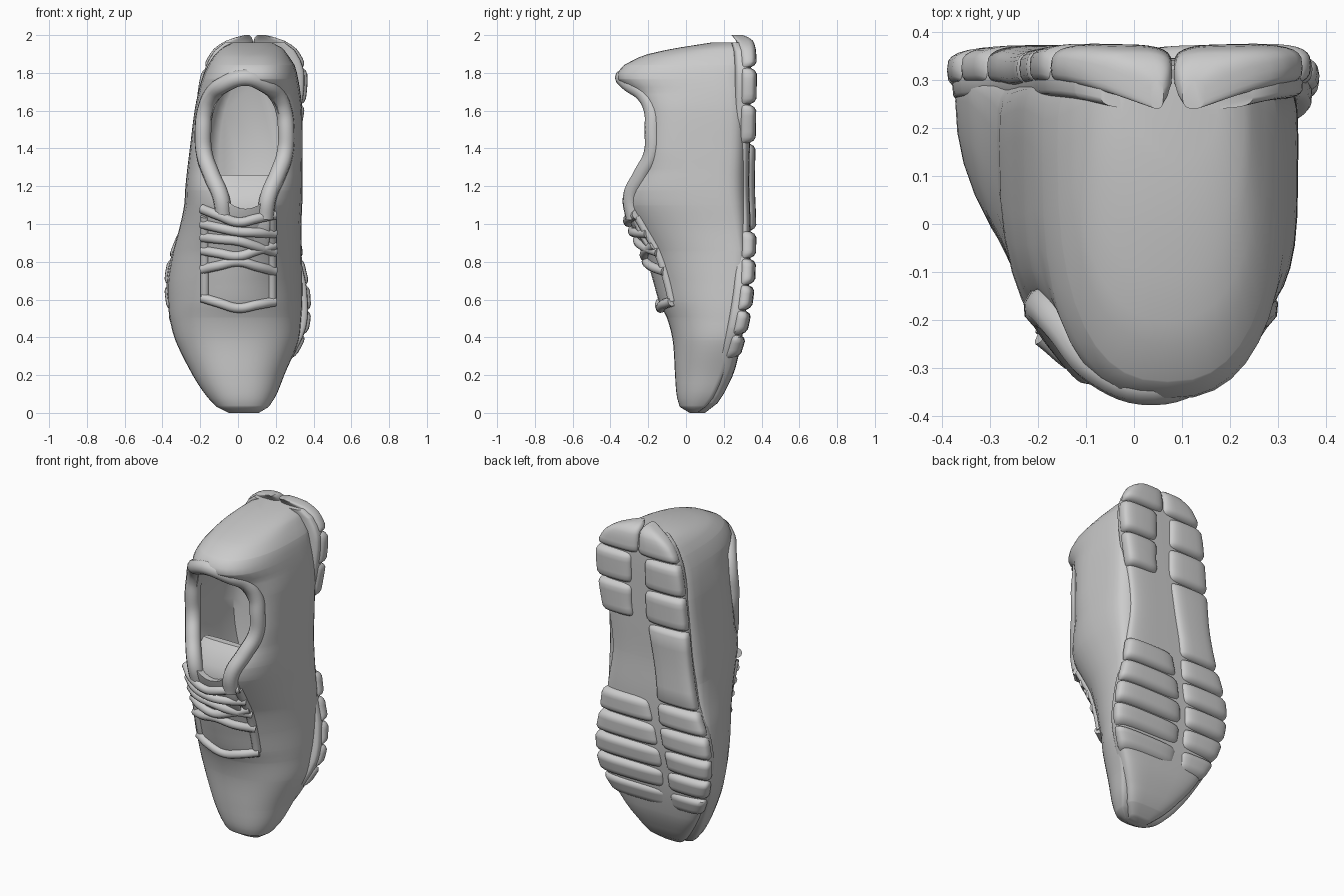
import bpy, bmesh, math

if "Cube" in bpy.data.objects:
    bpy.data.objects.remove(bpy.data.objects["Cube"])

# Upper stations from toe to heel: z, left x, right x, top y, roundness
UPPER = [(0.00, -.05, .11, .02, 2.2), (.03, -.11, .16, -.03, 2.3), (.10, -.175, .205, -.05, 2.3),
         (.20, -.24, .245, -.058, 2.3), (.38, -.33, .32, -.07, 2.2), (.50, -.362, .335, -.10, 2.1),
         (.58, -.37, .34, -.14, 2), (.70, -.37, .34, -.175, 2), (.85, -.345, .337, -.22, 2.1),
         (.98, -.31, .335, -.285, 2.2), (1.1, -.285, .34, -.33, 2.4), (1.18, -.28, .342, -.32, 2.6),
         (1.28, -.27, .342, -.26, 3.1), (1.4, -.255, .342, -.225, 3.9), (1.6, -.23, .34, -.225, 3.9),
         (1.7, -.21, .33, -.29, 2.9), (1.77, -.19, .318, -.365, 2.6), (1.84, -.16, .30, -.33, 2.5),
         (1.90, -.12, .26, -.20, 2.4), (1.935, -.08, .23, -.03, 2.3), (1.96, -.03, .18, .13, 2.2)]
# Sole stations: z, left x, right x, ground y
SOLE = [(0.0, -.04, .10, .10), (.05, -.10, .16, .165), (.12, -.16, .20, .21), (.25, -.25, .275, .27),
        (.45, -.345, .37, .33), (.65, -.385, .375, .362), (.8, -.37, .345, .37), (1.0, -.30, .315, .372),
        (1.2, -.26, .29, .365), (1.4, -.24, .31, .368), (1.6, -.22, .345, .372), (1.8, -.19, .36, .375),
        (1.92, -.13, .31, .37), (1.97, -.06, .24, .355), (2.0, .02, .16, .33)]


def sample(table, z):
    """Smooth interpolation of a station table at height z."""
    z = min(max(z, table[0][0]), table[-1][0])
    i = next(k for k in range(len(table) - 1) if z <= table[k + 1][0])
    a, b = table[i], table[i + 1]
    p, n = table[max(i - 1, 0)], table[min(i + 2, len(table) - 1)]
    h = b[0] - a[0]
    t = (z - a[0]) / h
    out = []
    for c in range(1, len(a)):
        ma = (b[c] - p[c]) / (b[0] - p[0]) * h
        mb = (n[c] - a[c]) / (n[0] - a[0]) * h
        out.append((2*t**3 - 3*t*t + 1) * a[c] + (t**3 - 2*t*t + t) * ma
                   + (3*t*t - 2*t**3) * b[c] + (t**3 - t*t) * mb)
    return out


def section(z, xl, xr, yt, yb, p=5, q=5, split=.5, n=40):
    """Rounded cross-section at height z: top exponent p, bottom exponent q."""
    cx, w, yc = (xl + xr) / 2, (xr - xl) / 2, yt + split * (yb - yt)
    ring = []
    for k in range(n):
        a = 2 * math.pi * k / n
        c, s = math.cos(a), math.sin(a)
        e, h = (p, yc - yt) if s < 0 else (q, yb - yc)
        ring.append((cx + w * math.copysign(abs(c) ** (2 / e), c),
                     yc + h * math.copysign(abs(s) ** (2 / e), s), z))
    return ring


def loft(name, rings, smooth=True):
    bm = bmesh.new()
    rows = [[bm.verts.new(v) for v in r] for r in rings]
    n = len(rows[0])
    for a, b in zip(rows, rows[1:]):
        for k in range(n):
            bm.faces.new((a[k], a[(k + 1) % n], b[(k + 1) % n], b[k]))
    bm.faces.new(rows[0])
    bm.faces.new(rows[-1])
    bmesh.ops.recalc_face_normals(bm, faces=bm.faces)
    me = bpy.data.meshes.new(name)
    bm.to_mesh(me)
    bm.free()
    ob = bpy.data.objects.new(name, me)
    bpy.context.collection.objects.link(ob)
    if smooth:
        shade(ob)
    return ob


def shade(ob):
    bpy.ops.object.select_all(action='DESELECT')
    bpy.context.view_layer.objects.active = ob
    ob.select_set(True)
    bpy.ops.object.shade_smooth_by_angle(angle=math.radians(42))


def tube(name, pts, r):
    cu = bpy.data.curves.new(name, 'CURVE')
    cu.dimensions = '3D'
    cu.bevel_depth, cu.bevel_resolution, cu.resolution_u = r, 3, 6
    cu.use_fill_caps = True
    sp = cu.splines.new('BEZIER')
    sp.bezier_points.add(len(pts) - 1)
    for b, p in zip(sp.bezier_points, pts):
        b.co = p
        b.handle_left_type = b.handle_right_type = 'AUTO'
    ob = bpy.data.objects.new(name, cu)
    bpy.context.collection.objects.link(ob)
    return ob


def split_at(z):
    """How far down the section its widest line sits: low at the forefoot."""
    return .72 + .14 * min(max((1.25 - z) / .4, 0), 1)


def surf(x, z):
    """y of the upper's outer surface at (x, z)."""
    xl, xr, yt, p = sample(UPPER, z)
    yc = yt + split_at(z) * (sample(SOLE, z)[2] - .04 - yt)
    t = min(abs(x - (xl + xr) / 2) / ((xr - xl) / 2), 1)
    return yc - (yc - yt) * (1 - t ** p) ** (1 / p)


def spread(a, b, n):
    return [a + (b - a) * k / n for k in range(n + 1)]


# Upper body
rings = []
for z in sorted({s[0] for s in UPPER} | set(spread(0, 1.96, 50))):
    xl, xr, yt, p = sample(UPPER, z)
    rings.append(section(z, xl, xr, yt, sample(SOLE, z)[2] - .04, p, 4, split_at(z)))
upper = loft("upper", rings, False)

# Foot opening, cut out of the upper
cut = []
for y, cx, w, cz, h in [(-.6, .04, .205, 1.42, .34), (-.2, .04, .20, 1.42, .34), (-.1, .04, .20, 1.42, .37),
                        (.05, .045, .215, 1.38, .46), (.17, .05, .20, 1.35, .48), (.21, .05, .15, 1.35, .42)]:
    cut.append([(cx + w * math.cos(2 * math.pi * k / 40), y, cz + h * math.sin(2 * math.pi * k / 40))
                for k in range(40)])
cutter = loft("opening_cutter", cut, False)
cutter.hide_render = True
mod = upper.modifiers.new("opening", 'BOOLEAN')
mod.operation, mod.solver, mod.object = 'DIFFERENCE', 'EXACT', cutter
bpy.context.view_layer.objects.active = upper
bpy.ops.object.modifier_apply(modifier=mod.name)
bpy.data.objects.remove(cutter)
shade(upper)

# Padded collar, sunk into the rim of the opening
half = [(.105, -.275, 1.03), (.12, -.29, 1.14), (.17, -.235, 1.26), (.208, -.18, 1.37), (.215, -.175, 1.5),
        (.203, -.178, 1.6), (.17, -.215, 1.68), (.10, -.295, 1.74)]
right = [(.04 + x, y, z) for x, y, z in half]
left = [(.03 - x, y, z) for x, y, z in reversed(half)]
tube("collar", right + [(.04, -.332, 1.775)] + left, .045)

# Tongue
loft("tongue", [section(z, .04 - w, .04 + w, y, y + .04, 3, 3)
                for z, w, y in [(.85, .12, -.2), (.95, .13, -.26), (1.05, .13, -.295), (1.15, .14, -.275),
                                (1.23, .155, -.215), (1.26, .15, -.19)]])

# Laces and eyelet edges follow the surface of the upper
for i, (za, zm, zb) in enumerate([(.61, .555, .59), (.76, .80, .75), (.86, .83, .89), (.93, .91, .85),
                                  (1.0, .96, .95), (1.08, 1.01, 1.05)]):
    path = [(-.19, za), (-.10, (za + zm) / 2), (0, zm), (.10, (zb + zm) / 2), (.195, zb)]
    tube(f"lace_{i + 1}", [(x, surf(x, z) - .006, z) for x, z in path], .026)
for side, x in (("left", -.175), ("right", .18)):
    tube(f"eyelet_edge_{side}", [(x, surf(x, z) + .006, z) for z in spread(.59, 1.04, 6)], .024)

# Midsole: thin edge band, flush with the ground at the smooth toe
rings = []
for z in sorted({s[0] for s in SOLE if s[0] < 1.96} | set(spread(.01, 1.96, 44))):
    xl, xr, yb = sample(SOLE, z)
    thick = min(.12, .06 + z)
    base = .03 * min(max((z - .2) / .3, 0), 1)
    rings.append(section(z, xl + .008, xr - .01, yb - thick, yb - base, 5, 4))
loft("midsole", rings)


# Tread lugs: each band is split by a curved centre channel
def lug(name, z0, z1, side):
    rings = []
    for z, k in [(z0, .03), (z0 + .012, .010)] + [(z, 0) for z in spread(z0 + .03, z1 - .03, 5)] \
            + [(z1 - .012, .010), (z1, .03)]:
        xl, xr, yb = sample(SOLE, z)
        channel = -.08 + .16 * min(max((z - .6) / .9, 0), 1)
        gap = .022 + .03 * min(max((z - .8) / .3, 0), 1) - (.045 if z0 > 1.8 else 0)
        if side == "left":
            xr = channel - gap
        else:
            xl = channel + gap
        rings.append(section(z, xl - .004 + k * .6, xr + .006 - k * .6, yb - .09, yb - k,
                             3.2, 3.2, .5, 28))
    loft(name, rings)


FORE = [(.29, .41), (.415, .54), (.545, .675), (.68, .815), (.82, .96)]
HEEL = [(1.43, 1.63), (1.635, 1.825), (1.83, 2.0)]
for i, (z0, z1) in enumerate(FORE + HEEL):
    for side in ("left", "right"):
        lug(f"tread_{side}_{i + 1}", z0, z1, side)
# Arch: a continuous rail on the left, left open on the right
lug("arch_rail", .965, 1.425, "left")
